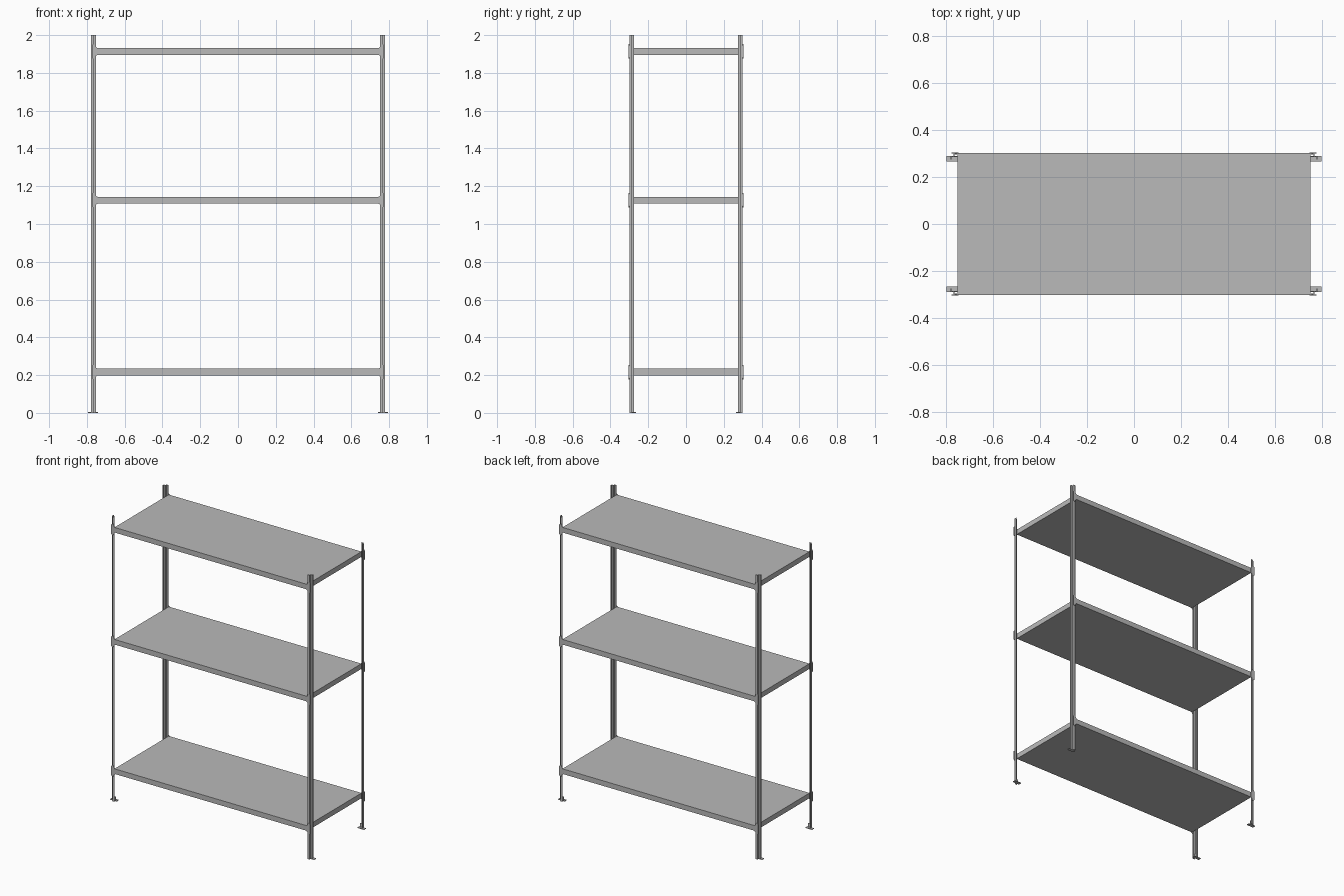
import bpy
import bmesh
from mathutils import Vector

cube = bpy.data.objects.get("Cube")
if cube:
    bpy.data.objects.remove(cube, do_unlink=True)

steel = bpy.data.materials.new("grey_steel")
steel.use_nodes = True
GREY = (0.49, 0.49, 0.49, 1)
steel.diffuse_color = GREY
steel.node_tree.nodes["Principled BSDF"].inputs["Base Color"].default_value = GREY


def extrude(name, points, direction):
    """Closed prism from a flat outline pushed along a direction."""
    bm = bmesh.new()
    face = bm.faces.new([bm.verts.new(p) for p in points])
    result = bmesh.ops.extrude_face_region(bm, geom=[face])
    moved = [v for v in result["geom"] if isinstance(v, bmesh.types.BMVert)]
    bmesh.ops.translate(bm, verts=moved, vec=Vector(direction))
    bmesh.ops.recalc_face_normals(bm, faces=bm.faces)
    mesh = bpy.data.meshes.new(name)
    bm.to_mesh(mesh)
    bm.free()
    mesh.materials.append(steel)
    obj = bpy.data.objects.new(name, mesh)
    bpy.context.collection.objects.link(obj)
    return obj


def box(name, x, y, z):
    outline = [(x[0], y[0], z[0]), (x[1], y[0], z[0]),
               (x[1], y[1], z[0]), (x[0], y[1], z[0])]
    return extrude(name, outline, (0, 0, z[1] - z[0]))


# Shelf levels, by the height of each slab's middle
LEVELS = {"lower": 0.216, "middle": 1.126, "upper": 1.914}
for level, z in LEVELS.items():
    box(level + "_shelf", (-0.75, 0.75), (-0.302, 0.302), (z - 0.018, z + 0.018))

# Post section: thin sheet folded into a stepped angle
T = 0.004
OUTER = [(0.752, 0.3), (0.767, 0.3), (0.767, 0.288), (0.779, 0.288), (0.779, 0.274)]
INNER = [(x - T, y - T) for x, y in OUTER]
INNER[0] = (0.752, 0.3 - T)
INNER[-1] = (0.779 - T, 0.274)
SECTION = OUTER + INNER[::-1]

# Bracket outline, tapering from the post to the shelf edge
BRACKET = [(0.744, 0.018), (0.752, 0.024), (0.757, 0.038), (0.768, 0.038), (0.774, 0.032)]
BRACKET += [(x, -z) for x, z in reversed(BRACKET)]

for side, sx in (("left", 1), ("right", -1)):
    for end, sy in (("front", -1), ("back", 1)):
        corner = end + "_" + side
        extrude(corner + "_post", [(sx * x, sy * y, 0) for x, y in SECTION], (0, 0, 2))

        # Foot plate with a small upright tab behind the post
        box(corner + "_foot", sorted((sx * 0.742, sx * 0.795)),
            sorted((sy * 0.266, sy * 0.288)), (0, 0.004))
        box(corner + "_foot_tab", sorted((sx * 0.752, sx * 0.763)),
            sorted((sy * 0.284, sy * 0.288)), (0, 0.03))

        # Brackets joining shelves to the post
        for level, z in LEVELS.items():
            outline = [(sx * x, sy * 0.299, z + dz) for x, dz in BRACKET]
            extrude(level + "_" + corner + "_bracket", outline, (0, sy * 0.005, 0))
